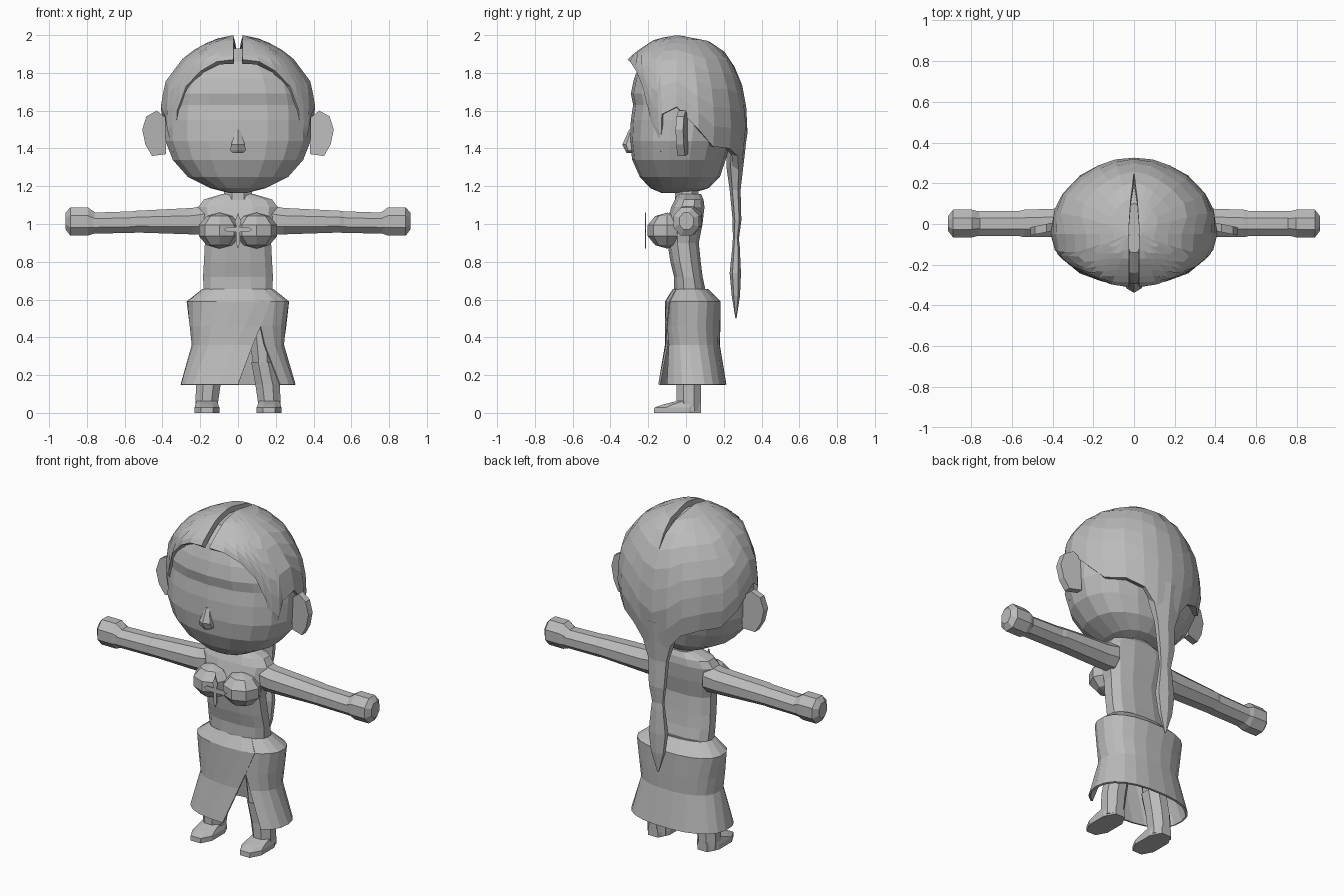
import bpy
import bmesh
from math import sin, cos, radians, pi

cube = bpy.data.objects.get("Cube")
if cube:
    bpy.data.objects.remove(cube)

GREY = (0.5, 0.5, 0.5, 1)
mat = bpy.data.materials.new("plain grey")
mat.use_nodes = True
mat.diffuse_color = GREY
mat.node_tree.nodes["Principled BSDF"].inputs["Base Color"].default_value = GREY


def finish(name, bm, mirror=False, thickness=0):
    bmesh.ops.recalc_face_normals(bm, faces=bm.faces[:])
    mesh = bpy.data.meshes.new(name)
    bm.to_mesh(mesh)
    bm.free()
    mesh.materials.append(mat)
    obj = bpy.data.objects.new(name, mesh)
    bpy.context.collection.objects.link(obj)
    if thickness:
        mod = obj.modifiers.new("thickness", "SOLIDIFY")
        mod.thickness = thickness
        mod.offset = -1
    if mirror:
        obj.modifiers.new("mirror", "MIRROR")
    return obj


def skin(bm, rings, closed=True):
    """Bridge rings of points with quads."""
    loops = [[bm.verts.new(p) for p in ring] for ring in rings]
    n = len(loops[0])
    for a, b in zip(loops, loops[1:]):
        for i in range(n if closed else n - 1):
            j = (i + 1) % n
            bm.faces.new((a[i], a[j], b[j], b[i]))
    return loops


def loft(name, axis, rows, sides=8, square=1.0, mirror=False):
    """Rows are (station, u_min, u_max, v_min, v_max) along the axis."""
    place = {"x": lambda s, u, v: (s, u, v),
             "y": lambda s, u, v: (u, s, v),
             "z": lambda s, u, v: (u, v, s)}[axis]

    def soft(c):
        return (1 if c > 0 else -1) * abs(c) ** square

    rings = []
    for s, u0, u1, v0, v1 in rows:
        ring = []
        for k in range(sides):
            a = 2 * pi * (k + 0.5) / sides
            grow = 1 / cos(pi / sides) if sides < 9 else 1
            u = (u0 + u1) / 2 + (u1 - u0) / 2 * soft(cos(a) * grow)
            v = (v0 + v1) / 2 + (v1 - v0) / 2 * soft(sin(a) * grow)
            ring.append(place(s, u, v))
        rings.append(ring)
    bm = bmesh.new()
    loops = skin(bm, rings)
    bm.faces.new(loops[0])
    bm.faces.new(loops[-1])
    return finish(name, bm, mirror)


def plate(name, outline, y, depth, mirror=False, slope=0):
    """Extrude an x-z outline along y."""
    bm = bmesh.new()
    base = [(x, y + slope * (x - outline[0][0]), z) for x, z in outline]
    loops = skin(bm, [base, [(x, v + depth, z) for x, v, z in base]])
    bm.faces.new(loops[0])
    bm.faces.new(loops[1])
    return finish(name, bm, mirror)


def sym(rows):
    """Expand (z, half_width, y_min, y_max) rows."""
    return [(z, -w, w, a, b) for z, w, a, b in rows]


def lerp_rows(rows, z):
    for a, b in zip(rows, rows[1:]):
        if b[0] <= z <= a[0]:
            t = (a[0] - z) / (a[0] - b[0])
            return [p + (q - p) * t for p, q in zip(a[1:], b[1:])]
    return rows[-1][1:]


# Head with a brow ledge and shallow eye band
loft("head", "z", sym([
    (1.165, .05, -.13, .04), (1.19, .15, -.19, .12), (1.25, .27, -.245, .18),
    (1.34, .35, -.285, .21), (1.44, .39, -.297, .24), (1.55, .392, -.292, .26),
    (1.63, .388, -.28, .27), (1.69, .375, -.292, .26), (1.77, .34, -.275, .24),
    (1.86, .25, -.24, .18), (1.93, .12, -.14, .1)]), 18, .86)

# Nose
loft("nose", "z", sym([
    (1.375, .025, -.31, -.26), (1.39, .042, -.318, -.26),
    (1.42, .036, -.332, -.26), (1.5, .012, -.298, -.26)]), 6)

# Ears
plate("ears", [(.38, 1.37), (.455, 1.36), (.49, 1.42), (.507, 1.5), (.485, 1.57),
               (.43, 1.6), (.38, 1.56)], -.03, .04, True, -.2)

# Hair shell: half dome with a shaped hem, mirrored across a parting
profile = [(2.0, 0, 0, 0), (1.98, .1, .11, .15), (1.95, .17, .16, .2), (1.9, .26, .23, .27),
           (1.87, .29, .26, .29), (1.75, .385, .25, .345), (1.6, .412, .23, .372),
           (1.5, .41, .22, .378), (1.4, .385, .2, .365), (1.3, .33, .2, .345), (1.19, .3, .2, .33)]
hem = [(-90, 1.87), (-72, 1.86), (-57, 1.81), (-47, 1.73), (-40, 1.6), (-33, 1.42),
       (-25, 1.38), (-20, 1.58), (0, 1.62), (18, 1.5), (32, 1.41), (50, 1.4),
       (65, 1.36), (77, 1.26), (90, 1.19)]
rings = []
for k in range(9):
    ring = []
    for angle, low in hem:
        z = low + (2 - low) * cos(radians(6 + 84 * k / 8))
        w, front, back = lerp_rows(profile, z)
        x = w * cos(radians(angle))
        y = -.05 + (front if angle < 0 else back) * sin(radians(angle))
        part = .025 * max(0, min(1, (.25 - y) / .2))
        ring.append((max(0, x + part * (1 - x / .42)), y, z))
    rings.append(ring)
bm = bmesh.new()
crown = skin(bm, rings, False)[0]
bm.faces.new(crown)
finish("hair", bm, True, .035)

# Long tail of hair
loft("hair_tail", "z", sym([
    (1.42, .13, .22, .31), (1.3, .095, .22, .297), (1.18, .06, .235, .285),
    (1.02, .05, .25, .29), (.92, .035, .25, .278), (.88, .04, .248, .282),
    (.74, .055, .235, .287), (.62, .04, .245, .283), (.5, .004, .262, .267)]), 6)

# Neck and torso
loft("neck", "z", sym([(1.1, .08, -.06, .07), (1.22, .07, -.055, .065)]), 8)
loft("torso", "z", sym([
    (.63, .185, -.065, .11), (.72, .19, -.065, .09), (.8, .185, -.085, .08),
    (.9, .18, -.1, .07), (1.0, .2, -.11, .09), (1.09, .215, -.08, .1),
    (1.13, .185, -.06, .095), (1.16, .08, -.045, .08)]), 12, .75)

# Bust
bm = bmesh.new()
bmesh.ops.create_uvsphere(bm, u_segments=8, v_segments=5, radius=1)
for v in bm.verts:
    v.co = (.098 + v.co.x * .115, -.1 + v.co.y * .108, .965 + v.co.z * .095)
finish("bust", bm, True)

# Pendant cross
quarter = [(.01, 1.03), (.018, 1.015), (.009, .985), (.055, .985), (.075, .97),
           (.055, .957), (.01, .957), (.011, .9)]
outline = [(0, 1.06)] + quarter + [(0, .87)] + [(-x, z) for x, z in reversed(quarter)]
plate("pendant_cross", outline, -.218, .006)

# Arms and mitten hands
loft("arms", "x", [
    (.17, -.055, .085, .945, 1.1), (.24, -.06, .08, .945, 1.085),
    (.54, -.065, .07, .955, 1.07), (.56, -.06, .065, .952, 1.067),
    (.77, -.06, .065, .95, 1.06)], 8, 1, True)
loft("hands", "x", [
    (.755, -.055, .06, .952, 1.06), (.795, -.066, .07, .938, 1.088),
    (.888, -.066, .07, .938, 1.088), (.912, -.035, .04, .97, 1.06)], 8, 1, True)

# Wrapped skirt: rows are z, half width, y range, start angle, end angle
skirt = [(.655, .19, -.07, .12, -66, -52), (.59, .273, -.11, .185, -66, -55),
         (.46, .257, -.11, .183, -66, -66), (.36, .245, -.11, .18, -58, -75),
         (.15, .305, -.145, .215, -46, -90)]
rings = []
for z, w, y0, y1, start, end in skirt:
    ring = []
    for k in range(21):
        t = k / 20
        a = radians(start + (360 + end - start) * t)
        r = 1 + .04 * max(0, t - .7)
        c, s = cos(a), sin(a)
        x = w * r * abs(c) ** .85 * (1 if c > 0 else -1)
        y = (y0 + y1) / 2 + (y1 - y0) / 2 * r * abs(s) ** .85 * (1 if s > 0 else -1)
        ring.append((x, y, z))
    rings.append(ring)
bm = bmesh.new()
skin(bm, rings, False)
finish("skirt", bm, False, .012)
loft("waist_band", "z", sym([(.64, .18, -.065, .115), (.657, .18, -.065, .115)]), 12, .8)

# Legs, boots and shoes
loft("legs", "z", [
    (.26, .08, .185, -.055, .075), (.45, .05, .2, -.06, .1),
    (.62, .01, .19, -.06, .11)], 8, 1, True)
loft("boots", "z", [
    (.01, .105, .225, -.04, .08), (.06, .105, .225, -.05, .08),
    (.15, .092, .222, -.05, .08), (.27, .07, .195, -.06, .08)], 8, 1, True)
shoe = loft("shoes", "z", [
    (0, .098, .23, -.17, .08), (.028, .098, .23, -.168, .08),
    (.045, .105, .225, -.12, .08), (.062, .11, .22, -.05, .075)], 8, .8, True)
